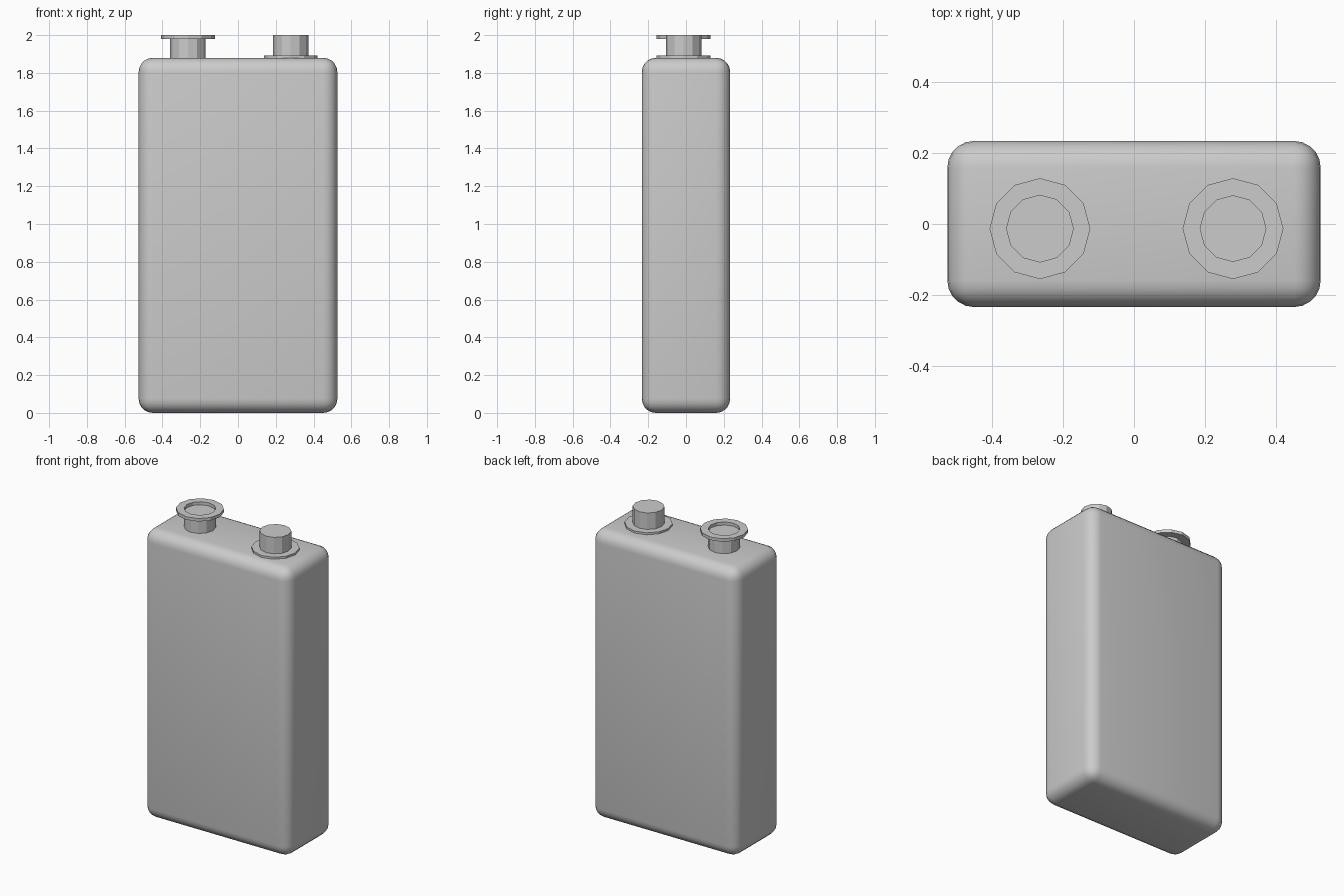
import bpy, bmesh, math

if "Cube" in bpy.data.objects:
    bpy.data.objects.remove(bpy.data.objects["Cube"])


def lathe(name, profile, x, y, sides=12):
    """Revolve a (radius, z) profile; the first and last rings are capped."""
    bm = bmesh.new()
    rings = []
    for r, z in profile:
        rings.append([bm.verts.new((r * math.cos(2 * math.pi * i / sides),
                                    r * math.sin(2 * math.pi * i / sides), z))
                      for i in range(sides)])
    for a, b in zip(rings, rings[1:]):
        for i in range(sides):
            j = (i + 1) % sides
            bm.faces.new((a[i], a[j], b[j], b[i]))
    bm.faces.new(rings[0][::-1])
    bm.faces.new(rings[-1])
    mesh = bpy.data.meshes.new(name)
    bm.to_mesh(mesh)
    bm.free()
    obj = bpy.data.objects.new(name, mesh)
    obj.location = (x, y, 0)
    bpy.context.collection.objects.link(obj)
    return obj


# Rounded battery case
bpy.ops.mesh.primitive_cube_add(size=1, location=(0, 0, 0.94))
case = bpy.context.object
case.name = "battery_case"
case.scale = (1.052, 0.468, 1.88)
bpy.ops.object.transform_apply(location=False, rotation=False, scale=True)
bevel = case.modifiers.new("rounded_edges", 'BEVEL')
bevel.width = 0.075
bevel.segments = 5
bpy.ops.object.modifier_apply(modifier=bevel.name)
bpy.ops.object.shade_smooth_by_angle(angle=math.radians(40))

# Twelve-sided terminals: socket with raised rim, and stud with base washer
POST, FLANGE = 0.094, 0.142
lathe("socket_terminal",
      [(POST, 1.87), (POST, 1.98), (FLANGE, 1.98), (FLANGE, 2.0),
       (POST, 2.0), (POST, 1.98)], -0.265, -0.013)
lathe("stud_terminal",
      [(FLANGE, 1.873), (FLANGE, 1.893), (POST, 1.893), (POST, 2.0)],
      0.279, -0.013)
